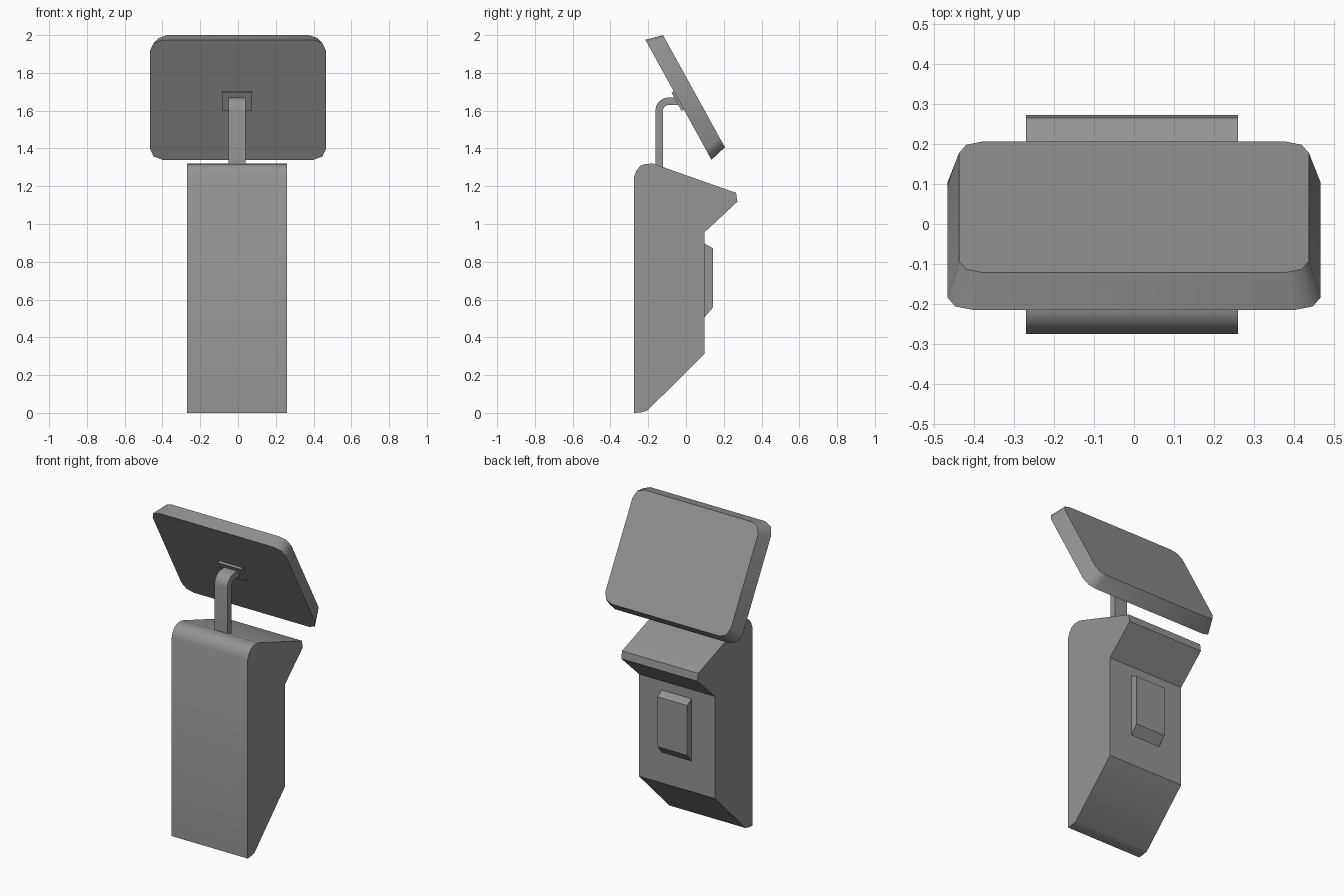
import bpy, bmesh, math
from mathutils import Vector

if "Cube" in bpy.data.objects:
    bpy.data.objects.remove(bpy.data.objects["Cube"])

grey = bpy.data.materials.new("mid_grey")
grey.diffuse_color = (0.3, 0.3, 0.3, 1)
grey.use_nodes = True
grey.node_tree.nodes["Principled BSDF"].inputs["Base Color"].default_value = grey.diffuse_color


def loft(name, ring_a, ring_b, angle=50):
    """Closed solid between two matching outlines."""
    bm = bmesh.new()
    a = [bm.verts.new(p) for p in ring_a]
    b = [bm.verts.new(p) for p in ring_b]
    n = len(a)
    bm.faces.new(a)
    bm.faces.new(b[::-1])
    for i in range(n):
        j = (i + 1) % n
        bm.faces.new((a[i], b[i], b[j], a[j]))
    bmesh.ops.recalc_face_normals(bm, faces=bm.faces)
    mesh = bpy.data.meshes.new(name)
    bm.to_mesh(mesh)
    bm.free()
    mesh.materials.append(grey)
    for p in mesh.polygons:
        p.use_smooth = True
    mesh.set_sharp_from_angle(angle=math.radians(angle))
    obj = bpy.data.objects.new(name, mesh)
    bpy.context.collection.objects.link(obj)
    return obj


def extrude_x(name, profile, x0, x1, angle=35):
    """Side profile (y, z) extruded across x."""
    return loft(name, [(x0, y, z) for y, z in profile],
                [(x1, y, z) for y, z in profile], angle)


def arc(cy, cz, r, start, end, steps):
    angles = [math.radians(start + (end - start) * i / steps) for i in range(steps + 1)]
    return [(cy + r * math.cos(t), cz + r * math.sin(t)) for t in angles]


# Cabinet body
extrude_x("cabinet_body", [
    (-0.275, 0.0), (-0.24, 0.002), (-0.205, 0.012), (0.097, 0.312),
    (0.097, 0.955), (0.272, 1.118), (0.265, 1.165), (-0.175, 1.32),
    (-0.215, 1.318), (-0.243, 1.308), (-0.262, 1.283), (-0.275, 1.25)],
    -0.27, 0.26)

# Rear panel with sloped top and bottom
extrude_x("rear_panel", [(0.09, 0.505), (0.097, 0.505), (0.142, 0.558),
                         (0.142, 0.872), (0.097, 0.897), (0.09, 0.897)],
          -0.107, 0.1)

# Bent neck
extrude_x("neck", [(-0.162, 1.28)] + arc(-0.092, 1.60, 0.07, 180, 90, 5)
          + [(-0.035, 1.67), (-0.035, 1.63)] + arc(-0.092, 1.60, 0.03, 90, 180, 5)
          + [(-0.122, 1.28)], -0.05, 0.04)

# Tilted frame shared by the screen and its mount
down = Vector((0, 0.483, -0.876)).normalized()
out = Vector((0, 0.876, 0.483)).normalized()
front_centre = Vector((0, -0.04, 1.6575))


def rounded_ring(half_w, half_h, r, depth):
    """Rounded rectangle lying in the tilted frame."""
    pts = []
    for sx, sy, a in ((1, 1, 0), (-1, 1, 90), (-1, -1, 180), (1, -1, 270)):
        pts += arc(sx * (half_w - r), sy * (half_h - r), r, a, a + 90, 2)
    return [front_centre + Vector((u, 0, 0)) + down * v + out * depth for u, v in pts]


# Screen, slightly narrower on the viewing side
loft("screen", rounded_ring(0.466, 0.3625, 0.066, 0),
     rounded_ring(0.437, 0.339, 0.06, 0.094))


def rect_ring(half_w, half_h, depth):
    c = front_centre + Vector((-0.005, 0, 0)) + out * depth
    return [c + Vector((u * half_w, 0, 0)) + down * (v * half_h + 0.004)
            for u, v in ((1, 1), (-1, 1), (-1, -1), (1, -1))]


# Mount plate under the screen
loft("mount_plate", rect_ring(0.08, 0.055, -0.014), rect_ring(0.08, 0.055, 0.005), 30)
